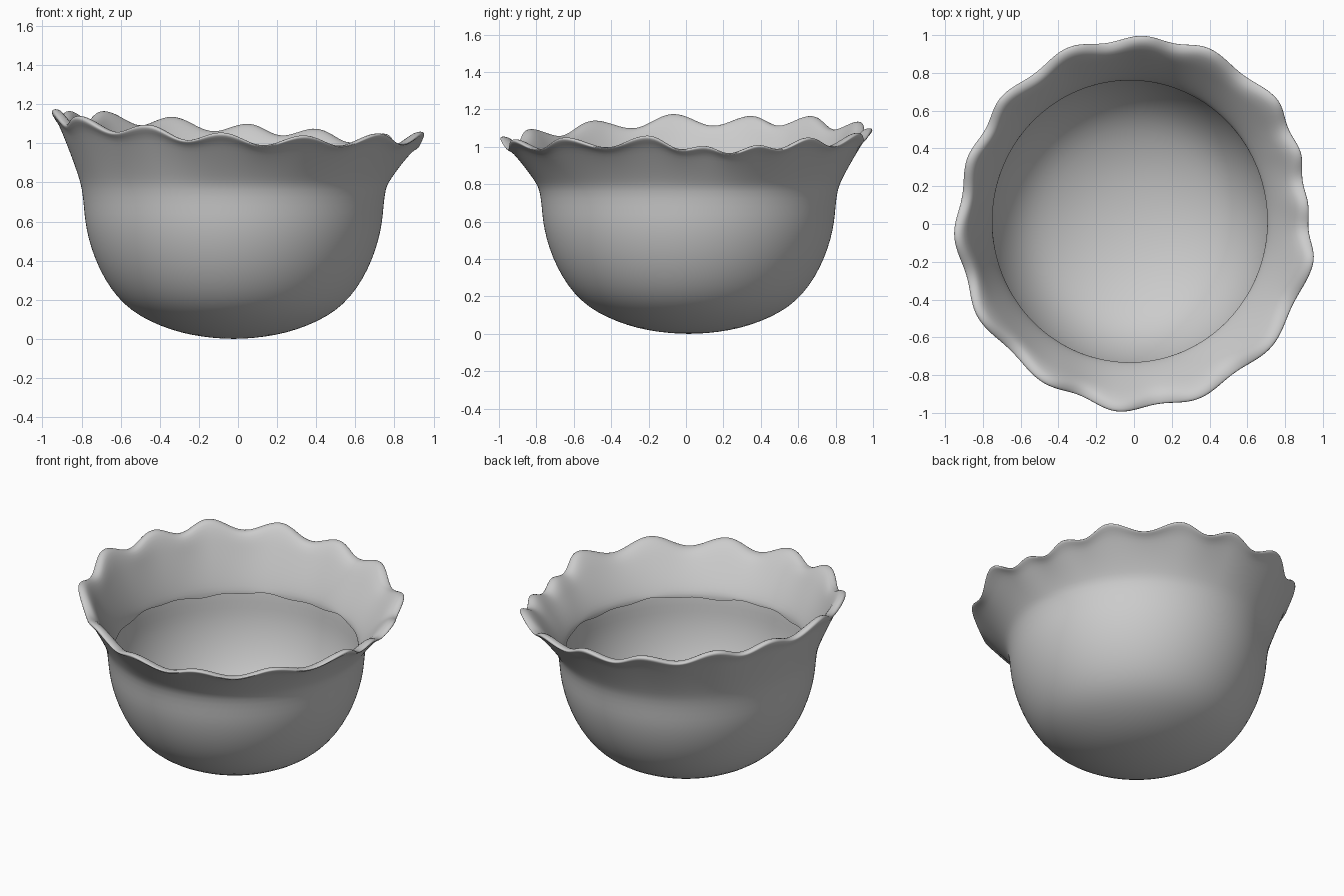
import bpy, bmesh, math

cube = bpy.data.objects.get("Cube")
if cube:
    bpy.data.objects.remove(cube, do_unlink=True)

SEGMENTS = 160
CENTRE = (-0.022, 0.014)   # the body sits slightly off the rim centre
OVAL = 1.025               # the body is a little longer front to back
NECK_Z = 0.77

# Rim scallops: angle in degrees, radius, crest height
LOBES = [(-42, .98, 1.05), (-12, .975, 1.06), (6, .93, 1.005), (24, .965, 1.01),
         (41, 1.01, 1.05), (67, 1.015, 1.075), (87, 1.0, 1.10), (110, 1.0, 1.135),
         (136, .975, 1.165), (158, .95, 1.165), (184, .955, 1.175), (211, .965, 1.14),
         (241, .97, 1.095), (265, 1.0, 1.055), (290, .99, 1.04)]

# Body half profile (radius, height)
BODY = [(.10, .004), (.21, .018), (.32, .046), (.43, .09), (.52, .143), (.595, .212),
        (.66, .305), (.71, .41), (.742, .51), (.76, .60), (.766, .68)]


def rim(angle):
    """Crest radius, crest height and scallop dip (0 to 1) at an angle."""
    deg = (math.degrees(angle) + 42) % 360 - 42
    ring = LOBES + [(LOBES[0][0] + 360,) + LOBES[0][1:]]
    for (a0, r0, z0), (a1, r1, z1) in zip(ring, ring[1:]):
        if a0 <= deg <= a1:
            t = (deg - a0) / (a1 - a0)
            s = t * t * (3 - 2 * t)
            dip = (1 - math.cos(2 * math.pi * t)) / 2
            return r0 + (r1 - r0) * s, z0 + (z1 - z0) * s, dip * min(1, (a1 - a0) / 24)
    return LOBES[0][1], LOBES[0][2], 0


def body_ring(r, z):
    return [(CENTRE[0] + r * math.cos(a), CENTRE[1] + r * OVAL * math.sin(a), z)
            for a in ANGLES]


def flare_ring(t, neck_r, inset, lift=0.0):
    """Ring on the flared collar, t = 0 at the neck and 1 at the rim."""
    points = []
    for a in ANGLES:
        r, z, dip = rim(a)
        r += -0.035 * dip * t ** 2 - inset
        z += -0.06 * dip * t ** 2 + lift
        c, s = math.cos(a), math.sin(a)
        f = t ** 1.15
        points.append(((CENTRE[0] + neck_r * c) * (1 - f) + r * c * f,
                       (CENTRE[1] + neck_r * OVAL * s) * (1 - f) + r * s * f,
                       NECK_Z + (z - NECK_Z) * t))
    return points


ANGLES = [2 * math.pi * i / SEGMENTS for i in range(SEGMENTS)]
STEPS = [0, .15, .32, .5, .68, .83]

# Single-walled body, then the collar, its rounded lip and its inner lining
rings = [body_ring(*p) for p in BODY]
rings += [flare_ring(t, .776, .004) for t in STEPS]
rings += [flare_ring(.92, .776, -.010), flare_ring(.97, .776, -.008),
          flare_ring(1, .776, .006, .002), flare_ring(1, .776, .030, .002),
          flare_ring(.97, .755, .050)]
rings += [flare_ring(t, .728, .058) for t in reversed(STEPS)]

# Uneven lower edge of the lining
rings.append([(x, y, z - .02 + .008 * math.sin(7 * a) + .006 * math.sin(17 * a))
              for (x, y, z), a in zip(rings[-1], ANGLES)])

bm = bmesh.new()
loops = [[bm.verts.new(p) for p in ring] for ring in rings]
for low, high in zip(loops, loops[1:]):
    for i in range(SEGMENTS):
        j = (i + 1) % SEGMENTS
        bm.faces.new((low[i], low[j], high[j], high[i]))

# Close the underside
pole = bm.verts.new((CENTRE[0], CENTRE[1], 0))
for i in range(SEGMENTS):
    bm.faces.new((loops[0][(i + 1) % SEGMENTS], loops[0][i], pole))
for face in bm.faces:
    face.smooth = True

mesh = bpy.data.meshes.new("ruffled_bowl")
bm.to_mesh(mesh)
bm.free()
bowl = bpy.data.objects.new("ruffled_bowl", mesh)
bpy.context.collection.objects.link(bowl)

# Plain grey glaze
grey = bpy.data.materials.new("plain grey")
grey.use_nodes = True
colour = (0.6, 0.6, 0.6, 1)
grey.diffuse_color = colour
grey.node_tree.nodes["Principled BSDF"].inputs["Base Color"].default_value = colour
mesh.materials.append(grey)

# Soften the wall and lip
smooth = bowl.modifiers.new("soften", 'SUBSURF')
smooth.levels = smooth.render_levels = 1
